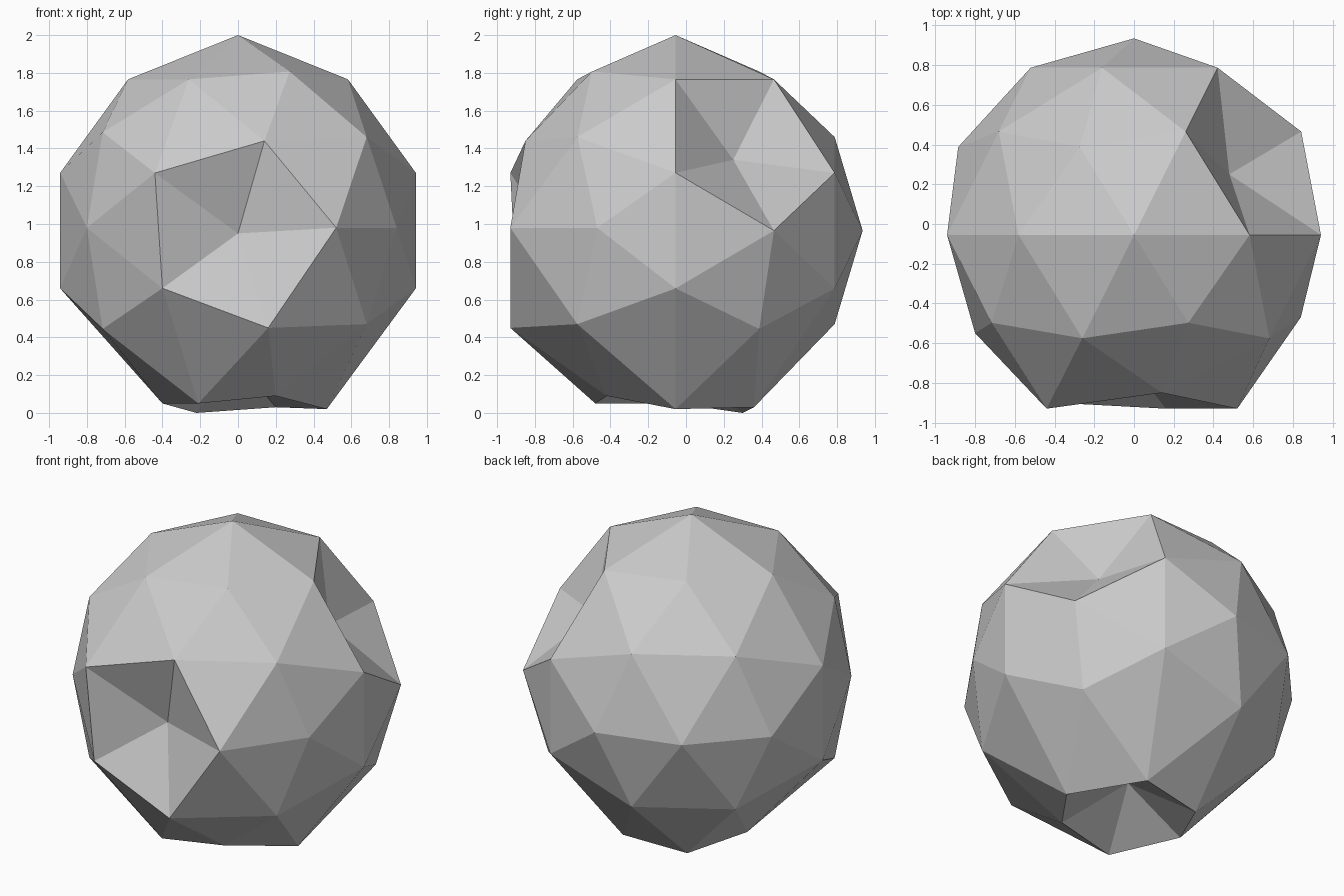
import bpy
import bmesh
from math import radians
from mathutils import Matrix, Vector

cube = bpy.data.objects.get("Cube")
if cube:
    bpy.data.objects.remove(cube, do_unlink=True)


def make_material(name, colour):
    mat = bpy.data.materials.new(name)
    mat.use_nodes = True
    mat.diffuse_color = colour
    mat.node_tree.nodes["Principled BSDF"].inputs["Base Color"].default_value = colour
    return mat


# Faceted ball with its poles lying front to back
CENTRE = Vector((0, -0.055, 0.965))
bm = bmesh.new()
bmesh.ops.create_icosphere(
    bm, subdivisions=2, radius=0.99,
    matrix=Matrix.Translation(CENTRE) @ Matrix.Rotation(radians(90), 4, "X"))
rest = [(v, v.co.copy()) for v in bm.verts]


def pull(*target):
    """Move the corner that started nearest to the target onto it."""
    point = Vector(target)
    corner = min(rest, key=lambda pair: (pair[1] - point).length)[0]
    corner.co = point


# Dents pressed in at the front, the upper side and the underside
pull(0, -0.72, 0.95)
pull(0.48, 0.25, 1.34)
pull(0, -0.055, 0.27)

# Uneven rim around the front dent
pull(-0.44, -0.93, 1.27)
pull(0.14, -0.85, 1.44)
pull(0.52, -0.93, 0.98)
pull(0.16, -0.93, 0.45)
pull(-0.4, -0.9, 0.66)

# Narrowed foot: the rim around the underside dent
pull(0.47, -0.055, 0.02)
pull(0.2, -0.42, 0.09)
pull(-0.21, -0.48, 0.05)
pull(-0.4, -0.055, 0.05)
pull(-0.22, 0.3, 0)
pull(0.2, 0.36, 0.03)

# Raised crown and slightly flattened front corners
pull(0, -0.055, 2)
pull(-0.8, -0.55, 0.98)
pull(0.84, -0.47, 0.98)

bmesh.ops.recalc_face_normals(bm, faces=bm.faces)
mesh = bpy.data.meshes.new("rock")
bm.to_mesh(mesh)
bm.free()
mesh.materials.append(make_material("stone grey", (0.6, 0.6, 0.6, 1)))
rock = bpy.data.objects.new("rock", mesh)
bpy.context.collection.objects.link(rock)
